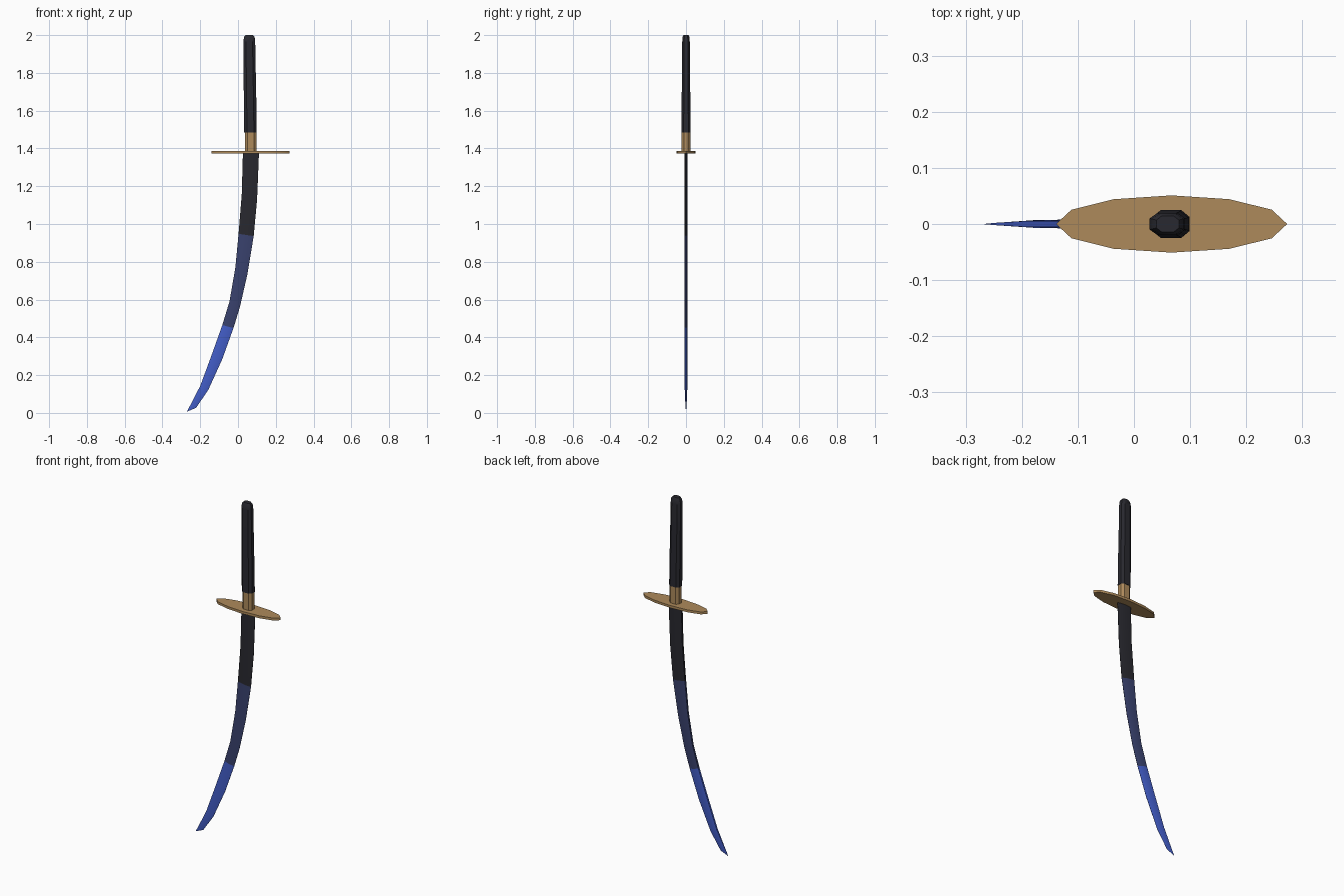
import bpy, bmesh, math

if "Cube" in bpy.data.objects:
    bpy.data.objects.remove(bpy.data.objects["Cube"])


def material(name, rgb):
    m = bpy.data.materials.new(name)
    m.diffuse_color = (*rgb, 1)
    m.use_nodes = True
    m.node_tree.nodes["Principled BSDF"].inputs["Base Color"].default_value = m.diffuse_color
    return m


CHARCOAL = material("charcoal", (0.022, 0.022, 0.029))
NAVY = material("slate blue", (0.042, 0.055, 0.158))
BLUE = material("bright blue", (0.058, 0.115, 0.60))
GOLD = material("dull gold", (0.42, 0.255, 0.105))


def loft(name, rings, mats, rule=None, angle=35):
    """Skin a list of equal rings and cap both ends."""
    bm = bmesh.new()
    vs = [[bm.verts.new(p) for p in r] for r in rings]
    n = len(vs[0])
    for i, (a, b) in enumerate(zip(vs, vs[1:])):
        for k in range(n):
            f = bm.faces.new((a[k], a[(k + 1) % n], b[(k + 1) % n], b[k]))
            f.material_index = rule(i) if rule else 0
    bm.faces.new(vs[0])
    end = bm.faces.new(vs[-1])
    end.material_index = rule(len(rings) - 2) if rule else 0
    bmesh.ops.remove_doubles(bm, verts=bm.verts, dist=0.0004)
    bmesh.ops.recalc_face_normals(bm, faces=bm.faces)
    me = bpy.data.meshes.new(name)
    bm.to_mesh(me)
    bm.free()
    for m in mats:
        me.materials.append(m)
    ob = bpy.data.objects.new(name, me)
    bpy.context.collection.objects.link(ob)
    bpy.context.view_layer.objects.active = ob
    ob.select_set(True)
    bpy.ops.object.shade_smooth_by_angle(angle=math.radians(angle))
    ob.select_set(False)
    return ob


def oval(cx, rx, ry, z, n, turn=0.0):
    return [(cx + rx * math.cos(math.tau * k / n + turn),
             ry * math.sin(math.tau * k / n + turn), z) for k in range(n)]


def chamfered(x0, x1, ry, z):
    """Eight-sided grip section."""
    c, rx = (x0 + x1) / 2, (x1 - x0) / 2
    pts = [(1, .5), (.55, 1), (-.55, 1), (-1, .5),
           (-1, -.5), (-.55, -1), (.55, -1), (1, -.5)]
    return [(c + rx * u, ry * v, z) for u, v in pts]


# Blade: spine point, edge point, half thickness from guard to tip
stations = [
    (0.026, 1.378, 0.111, 1.378, .008),
    (0.020, 1.160, 0.101, 1.130, .008),
    (0.003, 0.948, 0.083, 0.936, .008),
    (-0.014, 0.770, 0.050, 0.735, .008),
    (-0.045, 0.590, 0.010, 0.560, .008),
    (-0.083, 0.465, -0.024, 0.449, .008),
    (-0.140, 0.305, -0.083, 0.285, .008),
    (-0.200, 0.143, -0.157, 0.122, .007),
    (-0.247, 0.051, -0.222, 0.027, .003),
    (-0.270, 0.008, -0.269, 0.007, .0002),
]


def blade_ring(x0, z0, x1, z1, t):
    section = [(0, .7), (.58, 1), (1, .08), (1, -.08), (.58, -1), (0, -.7)]
    return [(x0 + (x1 - x0) * u, t * v, z0 + (z1 - z0) * u) for u, v in section]


loft("blade", [blade_ring(*s) for s in stations], [CHARCOAL, NAVY, BLUE],
     rule=lambda i: 0 if i < 2 else 1 if i < 5 else 2)

# Guard: thin twelve-sided oval
loft("guard", [oval(0.067, 0.206, 0.051, z, 12) for z in (1.373, 1.387)], [GOLD])

# Collar
loft("collar", [chamfered(0.037, 0.097, 0.023, z) for z in (1.385, 1.487)], [GOLD])

# Grip with a rounded pommel end
grip = [(.033, .099, .025, 1.485), (.031, .097, .023, 1.65),
        (.029, .093, .021, 1.85), (.028, .091, .020, 1.965),
        (.032, .088, .018, 1.99), (.040, .080, .014, 2.0)]
loft("grip", [chamfered(*g) for g in grip], [CHARCOAL])
